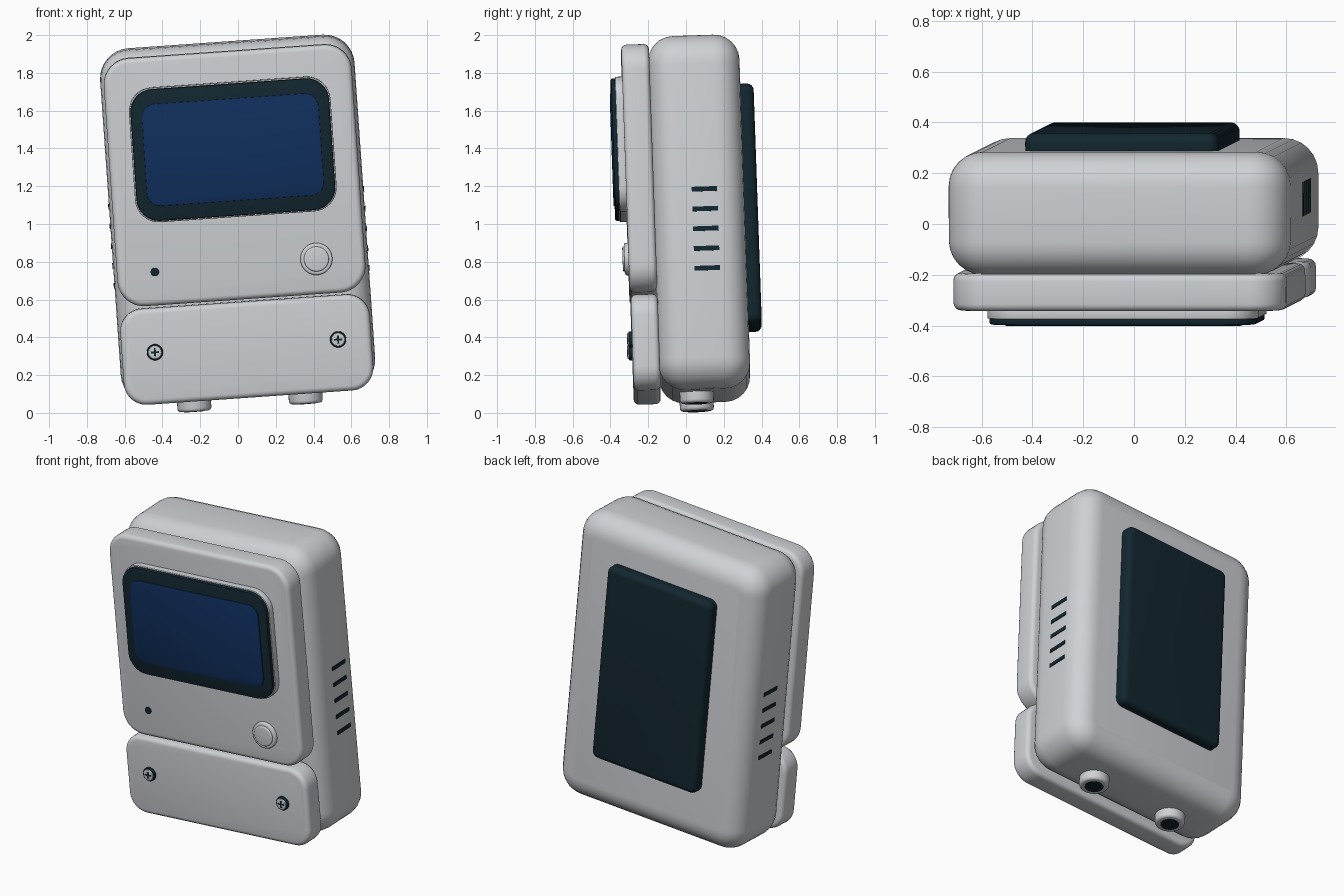
import bpy, bmesh, math
from mathutils import Matrix, Vector, Euler

if "Cube" in bpy.data.objects:
    bpy.data.objects.remove(bpy.data.objects["Cube"])

# Whole device leans forward and rolls slightly
POSE = Matrix.Translation((0, 0, 1)) @ Euler((math.radians(2), math.radians(-4), 0)).to_matrix().to_4x4()


def material(name, rgb):
    m = bpy.data.materials.new(name)
    m.diffuse_color = (*rgb, 1)
    m.use_nodes = True
    m.node_tree.nodes["Principled BSDF"].inputs["Base Color"].default_value = m.diffuse_color
    return m


SHELL = material("pale_grey", (0.62, 0.64, 0.67))
DARK = material("dark_teal", (0.006, 0.019, 0.028))
BLUE = material("screen_blue", (0.005, 0.028, 0.11))


def finish(name, bm, mat):
    bmesh.ops.recalc_face_normals(bm, faces=bm.faces)
    bm.transform(POSE)
    me = bpy.data.meshes.new(name)
    bm.to_mesh(me)
    bm.free()
    me.materials.append(mat)
    ob = bpy.data.objects.new(name, me)
    bpy.context.collection.objects.link(ob)
    bpy.ops.object.select_all(action='DESELECT')
    ob.select_set(True)
    bpy.context.view_layer.objects.active = ob
    bpy.ops.object.shade_smooth_by_angle(angle=math.radians(35))
    return ob


def box(name, x, y, z, mat, corner=0.0, rim=0.0, seg=8, rim_seg=4):
    """Box from (min, max) ranges; corner rounds the outline seen from the front, rim the front and back edges."""
    bm = bmesh.new()
    bmesh.ops.create_cube(bm, size=1)
    for v in bm.verts:
        v.co = Vector([r[0] + (c + 0.5) * (r[1] - r[0]) for r, c in zip((x, y, z), v.co)])
    if corner:
        along = [e for e in bm.edges if abs(e.verts[0].co.y - e.verts[1].co.y) > 1e-4]
        bmesh.ops.bevel(bm, geom=along, offset=corner, segments=seg, profile=0.5, affect='EDGES')
    if rim:
        edges = [e for e in bm.edges if abs(e.verts[0].co.y - e.verts[1].co.y) < 1e-4
                 and any(len(f.verts) > 4 or not corner for f in e.link_faces)]
        bmesh.ops.bevel(bm, geom=edges, offset=rim, segments=rim_seg, profile=0.5, affect='EDGES')
    return finish(name, bm, mat)


def disc(name, centre, radius, depth, mat, axis='Y', rim=0.0):
    """Cylinder centred on a point; its outer end is rounded by rim."""
    bm = bmesh.new()
    bmesh.ops.create_cone(bm, cap_ends=True, segments=32, radius1=radius, radius2=radius, depth=depth)
    if rim:
        edges = [e for e in bm.edges if all(v.co.z < 0 for v in e.verts)]
        bmesh.ops.bevel(bm, geom=edges, offset=rim, segments=4, profile=0.5, affect='EDGES')
    if axis == 'Y':
        # outer end faces the front
        bm.transform(Matrix.Rotation(math.radians(-90), 4, 'X'))
    bm.transform(Matrix.Translation(centre))
    return finish(name, bm, mat)


# Rounded main body
box("main_body", (-0.675, 0.675), (-0.172, 0.312), (-0.915, 0.963), SHELL, corner=0.16, rim=0.135, rim_seg=6)

# Front panels
box("upper_panel", (-0.658, 0.658), (-0.312, -0.165), (-0.39, 0.926), SHELL, corner=0.14, rim=0.028)
box("lower_panel", (-0.662, 0.662), (-0.308, -0.165), (-0.912, -0.403), SHELL, corner=0.12, rim=0.028)

# Screen stack
box("screen_surround", (-0.535, 0.535), (-0.35, -0.30), (0.05, 0.765), SHELL, corner=0.127, rim=0.006, rim_seg=2)
box("screen_bezel", (-0.527, 0.527), (-0.373, -0.34), (0.058, 0.757), DARK, corner=0.12, rim=0.008, rim_seg=2)
box("screen_glass", (-0.469, 0.469), (-0.379, -0.371), (0.137, 0.678), BLUE, corner=0.07, rim=0.003, rim_seg=2)

# Button and indicator
disc("button_ring", (0.401, -0.319, -0.2025), 0.085, 0.03, SHELL, rim=0.01)
disc("button_cap", (0.401, -0.328, -0.2025), 0.066, 0.03, SHELL, rim=0.008)
disc("indicator_light", (-0.457, -0.313, -0.212), 0.022, 0.012, DARK, rim=0.003)

# Cross-head screws
for side, x in (("left", -0.486), ("right", 0.486)):
    z, y = -0.636, -0.308
    disc(side + "_screw_collar", (x, y - 0.006, z), 0.043, 0.024, DARK, rim=0.004)
    disc(side + "_screw_head", (x, y - 0.012, z), 0.035, 0.026, SHELL, rim=0.004)
    for part, w, h in (("slot_across", 0.022, 0.005), ("slot_upright", 0.005, 0.022)):
        box(f"{side}_screw_{part}", (x - w, x + w), (y - 0.027, y - 0.021), (z - h, z + h), DARK)

# Side vents
for side, s in (("left", -1), ("right", 1)):
    for i in range(5):
        z = 0.136 - 0.105 * i
        xs = sorted((s * 0.665, s * 0.679))
        box(f"{side}_vent_{i + 1}", xs, (0.035, 0.17), (z - 0.0125, z + 0.0125), DARK)

# Back pad with softened edges
box("back_pad", (-0.382, 0.382), (0.28, 0.382), (-0.562, 0.71), DARK, corner=0.045, rim=0.035, seg=5)

# Bottom ports
for side, x in (("left", -0.298), ("right", 0.293)):
    disc(side + "_port_sleeve", (x, 0.024, -0.932), 0.09, 0.084, SHELL, axis='Z', rim=0.018)
    disc(side + "_port_opening", (x, 0.024, -0.971), 0.056, 0.01, DARK, axis='Z')
